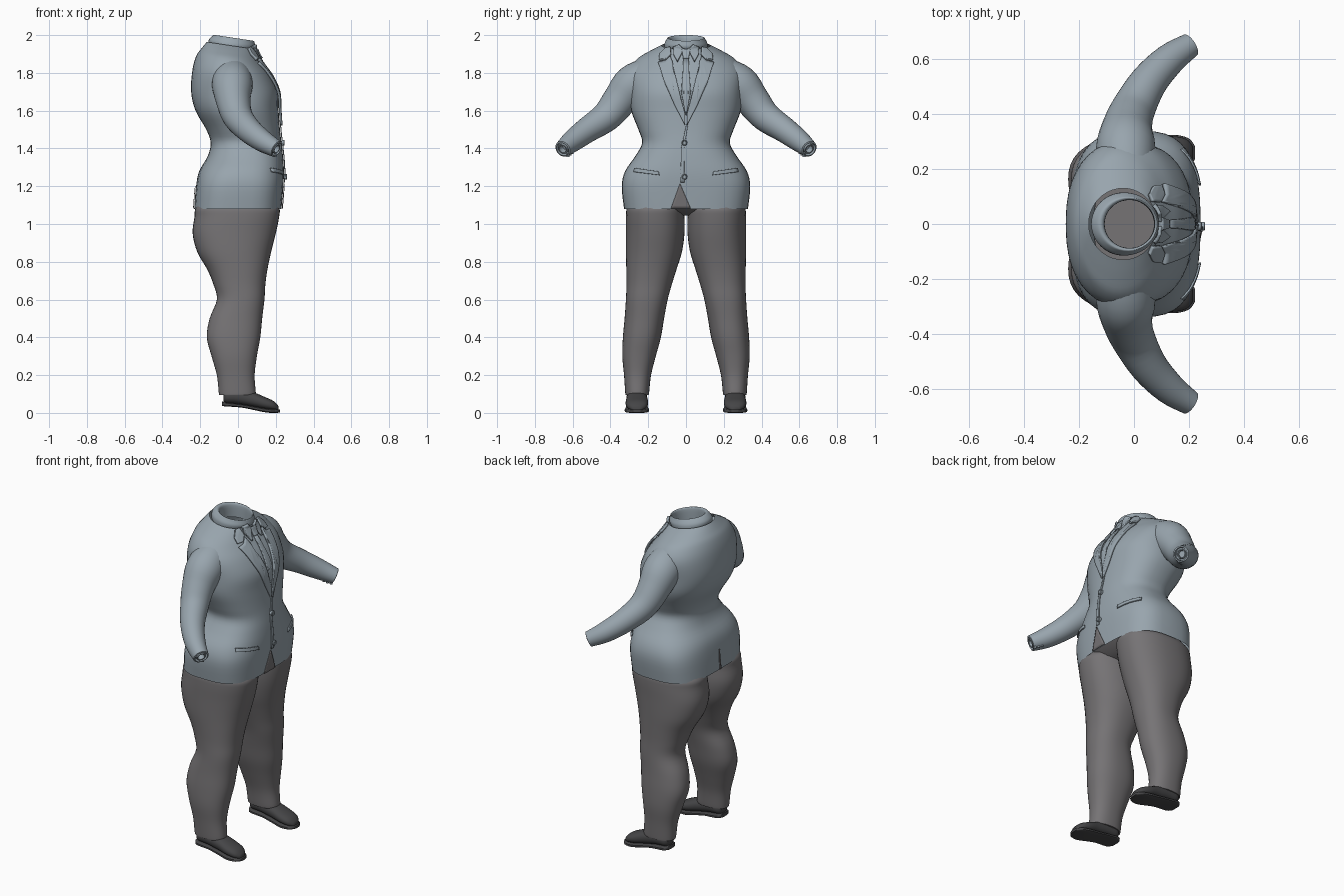
import bpy, bmesh
from math import cos, sin, pi, radians
from mathutils import Vector
from mathutils.bvhtree import BVHTree

old = bpy.data.objects.get("Cube")
if old:
    bpy.data.objects.remove(old, do_unlink=True)


def material(name, rgb):
    m = bpy.data.materials.new(name)
    m.use_nodes = True
    m.diffuse_color = (*rgb, 1)
    bsdf = m.node_tree.nodes["Principled BSDF"]
    bsdf.inputs["Base Color"].default_value = (*rgb, 1)
    bsdf.inputs["Roughness"].default_value = 0.8
    return m


CLOTH = material("blue_grey_cloth", (0.315, 0.375, 0.42))
TROUSER = material("warm_grey_cloth", (0.18, 0.172, 0.178))
LEATHER = material("dark_leather", (0.06, 0.06, 0.063))


def finish(name, bm, mat, angle=40):
    me = bpy.data.meshes.new(name)
    bm.to_mesh(me)
    bm.free()
    me.materials.append(mat)
    ob = bpy.data.objects.new(name, me)
    bpy.context.collection.objects.link(ob)
    bpy.ops.object.select_all(action="DESELECT")
    ob.select_set(True)
    bpy.context.view_layer.objects.active = ob
    bpy.ops.object.shade_smooth_by_angle(angle=radians(angle))
    return ob


def smooth_rows(rows, steps=4):
    """Catmull-Rom interpolation of rows of numbers."""
    out = []
    for i in range(len(rows) - 1):
        a, b, c, d = (rows[max(0, min(len(rows) - 1, i + k))] for k in (-1, 0, 1, 2))
        for s in range(steps):
            t = s / steps
            out.append([q + 0.5 * t * (r - p + t * (2 * p - 5 * q + 4 * r - w + t * (3 * (q - r) + w - p)))
                        for p, q, r, w in zip(a, b, c, d)])
    return out + [list(rows[-1])]


def ring(c, u, v, n=2, count=40):
    """Superellipse loop around c with half axes u and v."""
    def p(t):
        return abs(t) ** (2 / n) * (1 if t > 0 else -1)
    return [c + u * p(cos(a)) + v * p(sin(a)) for a in (2 * pi * k / count for k in range(count))]


def skin(name, rings, mat, first=False, last=False, side=1):
    """Skin over loops; side = -1 mirrors the part across y."""
    bm = bmesh.new()
    loops = [[bm.verts.new((p.x, p.y * side, p.z)) for p in r] for r in rings]
    for a, b in zip(loops, loops[1:]):
        for k in range(len(a)):
            j = (k + 1) % len(a)
            bm.faces.new((a[k], a[j], b[j], b[k]))
    if first:
        bm.faces.new(loops[0])
    if last:
        bm.faces.new(loops[-1])
    bmesh.ops.recalc_face_normals(bm, faces=bm.faces)
    return finish(name, bm, mat)


def upright(rows):
    """Rows (z, x0, x1, y0, y1, exponent, tilt) to horizontal loops."""
    return [ring(Vector(((x0 + x1) / 2, (y0 + y1) / 2, z)), Vector(((x1 - x0) / 2, 0, t * (x1 - x0) / 2)),
                 Vector((0, (y1 - y0) / 2, 0)), n) for z, x0, x1, y0, y1, n, t in rows]


# Jacket body: z, back, front, half width, exponent, tilt
body = [(1.08, -.232, .23, .328, 3.1, 0), (1.2, -.222, .24, .34, 3, 0), (1.28, -.205, .243, .322, 2.7, 0),
        (1.36, -.16, .238, .268, 2.5, 0), (1.43, -.145, .23, .232, 2.4, 0), (1.5, -.168, .222, .252, 2.4, 0),
        (1.6, -.225, .215, .29, 2.4, 0), (1.7, -.248, .21, .298, 2.4, 0), (1.8, -.242, .17, .302, 2.2, -.05),
        (1.87, -.222, .125, .262, 2, -.1), (1.91, -.195, .1, .2, 2, -.12), (1.945, -.165, .085, .13, 2, -.15)]
torso = skin("jacket_body", upright(smooth_rows([(z, a, b, -w, w, n, t) for z, a, b, w, n, t in body])), CLOTH)

# Rolled neck band, folded inward
band = [(1.93, -.155, .075, .115), (1.955, -.155, .09, .114), (1.975, -.14, .088, .104),
        (1.985, -.122, .084, .096), (1.97, -.108, .076, .088), (1.9, -.108, .073, .088)]
neck = skin("neck_band", upright(smooth_rows([(z, a, b, -w, w, 2, -.15) for z, a, b, w in band])), CLOTH)
surfaces = [BVHTree.FromPolygons([v.co for v in ob.data.vertices], [p.vertices for p in ob.data.polygons])
            for ob in (torso, neck)]


def depth(y, z, face):
    """Outermost x of the jacket at (y, z) on the front or back."""
    hits = [s.ray_cast(Vector((face, y, z)), Vector((-face, 0, 0)))[0] for s in surfaces]
    return face * max((h.x * face for h in hits if h), default=0)


# Hips closing the space between the trouser legs
hips = [(1.045, -.08, .08, .1), (1.07, -.17, .16, .24), (1.11, -.205, .205, .295), (1.2, -.195, .21, .3)]
skin("trouser_hips", upright([(z, a, b, -w, w, 2.5, 0) for z, a, b, w in hips]), TROUSER, True, True)

# Leg: z, back, front, inner, outer
leg = [(.095, -.1, .092, .198, .32), (.11, -.102, .094, .195, .322), (.2, -.112, .088, .185, .328),
       (.3, -.14, .1, .16, .337), (.4, -.165, .118, .133, .334), (.5, -.15, .128, .116, .325),
       (.6, -.112, .14, .097, .318), (.68, -.13, .145, .075, .315), (.76, -.163, .156, .05, .316),
       (.85, -.215, .175, .022, .318), (.95, -.24, .2, .008, .318), (1.04, -.23, .218, .008, .318),
       (1.085, -.224, .218, .012, .312), (1.13, -.18, .18, .03, .28)]
sleeve = [(-.03, .19, 1.785, .1), (-.03, .28, 1.735, .108), (-.025, .35, 1.655, .092), (-.002, .42, 1.57, .08),
          (.055, .52, 1.5, .068), (.13, .6, 1.44, .058), (.205, .652, 1.397, .045)]
# Shoe upper and sole: x, half width, bottom, top
shoe = [(-.078, .03, .06, .1), (-.06, .05, .05, .125), (0, .054, .045, .13), (.08, .056, .03, .11),
        (.14, .06, .018, .085), (.19, .05, .012, .062), (.215, .022, .01, .035)]
sole = [(-.084, .034, .036, .06), (-.06, .056, .034, .056), (.02, .056, .028, .046), (.09, .06, .014, .034),
        (.15, .065, .002, .024), (.2, .052, 0, .02), (.223, .022, .002, .018)]


def lengthwise(rows, n):
    return [ring(Vector((x, .26, (a + b) / 2)), Vector((0, w, 0)), Vector((0, 0, (b - a) / 2)), n, 24)
            for x, w, a, b in smooth_rows(rows, 3)]


def tube(rows):
    pts = smooth_rows(rows)
    loops = []
    for i, (x, y, z, r) in enumerate(pts):
        d = (Vector(pts[min(i + 1, len(pts) - 1)][:3]) - Vector(pts[max(i - 1, 0)][:3])).normalized()
        u = d.cross(Vector((0, 0, 1))).normalized()
        loops.append(ring(Vector((x, y, z)), u * r, u.cross(d) * r, 2, 28))
    # Cuff opening turned inward, with a smaller shirt cuff inside
    c = Vector(pts[-1][:3])
    for scale, shift in ((.82, .003), (.78, -.018), (.62, -.018), (.58, .002), (.45, .002), (.42, -.03)):
        loops.append([c + (p - c) * scale + d * shift for p in loops[len(pts) - 1]])
    return loops, d


for side, word in ((1, "left"), (-1, "right")):
    skin(word + "_trouser_leg", upright([(*r, 2.3, 0) for r in smooth_rows(leg)]), TROUSER, True, True, side)
    loops, along = tube(sleeve)
    skin(word + "_sleeve", loops, CLOTH, True, True, side)
    skin(word + "_shoe", lengthwise(shoe, 2.3), LEATHER, True, True, side)
    skin(word + "_sole", lengthwise(sole, 4), LEATHER, True, True, side)
    # Cuff buttons along the underside of the sleeve
    for k in range(3):
        c = Vector((.2, .655, 1.395)) - along * (.02 + .022 * k) + Vector((.012, -.02, -.042 - .002 * k))
        skin(word + "_cuff_button", [ring(c + Vector((0, 0, h)), Vector((.008, 0, 0)), Vector((0, .008, 0)), 2, 10)
                                     for h in (-.006, .008)], CLOTH, True, True, side)


def plate(name, outline, mat=CLOTH, thick=.009, side=1, face=1):
    """Thin panel from (y, z) points, laid on the front or back of the jacket."""
    bm = bmesh.new()
    bm.faces.new([bm.verts.new((0, y * side, z)) for y, z in outline])
    bmesh.ops.triangulate(bm, faces=bm.faces)
    for _ in range(3):
        bmesh.ops.subdivide_edges(bm, edges=bm.edges, cuts=1, use_grid_fill=True)
    for v in bm.verts:
        v.co.x = depth(v.co.y, v.co.z, face) + face * .003
    bmesh.ops.recalc_face_normals(bm, faces=bm.faces)
    if sum(f.normal.x * f.calc_area() for f in bm.faces) * face < 0:
        bmesh.ops.reverse_faces(bm, faces=bm.faces)
    ob = finish(name, bm, mat)
    mod = ob.modifiers.new("thickness", "SOLIDIFY")
    mod.thickness, mod.offset = thick, 1


# Lapels, collar, shirt collar and pocket flaps
for side, word in ((1, "left"), (-1, "right")):
    plate(word + "_lapel", [(.005, 1.52), (.06, 1.63), (.11, 1.74), (.145, 1.85), (.105, 1.86), (.08, 1.885),
                            (.06, 1.8), (.03, 1.68), (.004, 1.58)], thick=.013, side=side)
    plate(word + "_jacket_collar", [(.105, 1.867), (.14, 1.865), (.135, 1.895), (.105, 1.925), (.08, 1.93),
                                    (.078, 1.895)], thick=.014, side=side)
    plate(word + "_shirt_collar", [(.01, 1.925), (.045, 1.855), (.066, 1.895), (.066, 1.94), (.035, 1.95)],
          thick=.013, side=side)
    plate(word + "_pocket_flap", [(.14, 1.258), (.275, 1.275), (.27, 1.295), (.145, 1.278)], thick=.007, side=side)

# Necktie
plate("tie_knot", [(-.022, 1.92), (-.014, 1.87), (.014, 1.87), (.022, 1.92)], thick=.018)
plate("tie_blade", [(-.012, 1.87), (-.026, 1.7), (0, 1.57), (.026, 1.7), (.012, 1.87)], thick=.009)

# Overlapping front edge, opening below it and rear vent
plate("front_edge", [(-.008, 1.22), (-.03, 1.22), (-.026, 1.4), (.002, 1.53), (.012, 1.53), (-.01, 1.4)], thick=.005)
plate("front_opening", [(-.032, 1.215), (-.08, 1.082), (.025, 1.082)], TROUSER, .004)
plate("rear_vent", [(-.006, 1.082), (.01, 1.082), (.003, 1.2), (-.003, 1.2)], TROUSER, .003, face=-1)

# Front buttons
for z in (1.43, 1.25):
    x = depth(0, z, 1)
    skin("front_button", [ring(Vector((x + h, -.008, z)), Vector((0, r, 0)), Vector((0, 0, r)), 2, 16)
                          for h, r in ((0, .015), (.014, .015), (.017, .012), (.014, .009))], CLOTH, last=True)
